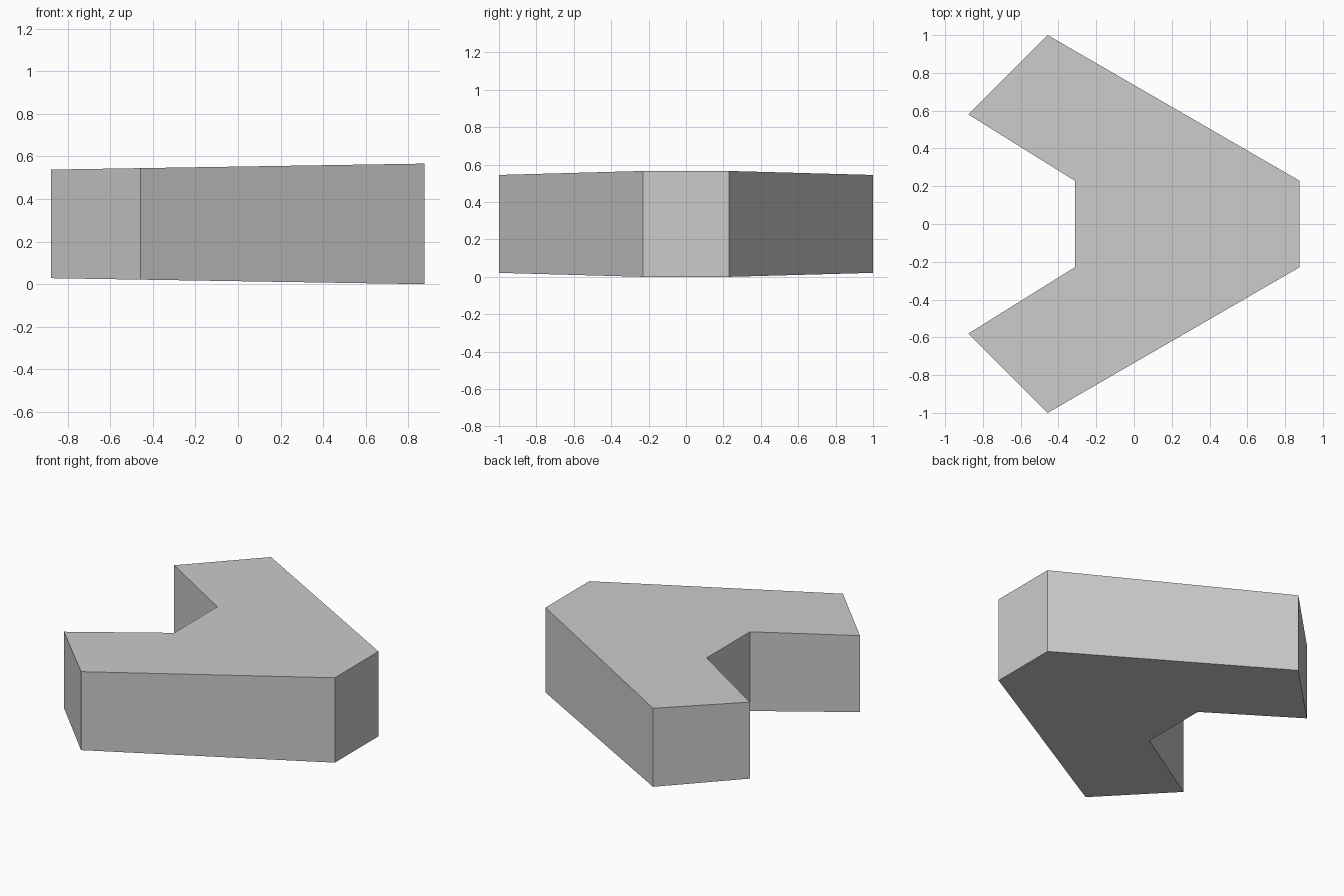
import bpy
import bmesh

cube = bpy.data.objects.get("Cube")
if cube:
    bpy.data.objects.remove(cube, do_unlink=True)

# Plain grey material
grey = bpy.data.materials.new("light_grey")
grey.use_nodes = True
colour = (0.6, 0.6, 0.6, 1)
grey.diffuse_color = colour
grey.node_tree.nodes["Principled BSDF"].inputs["Base Color"].default_value = colour

# Half outline of the chevron, mirrored across the y axis
half = [(0.875, 0.23), (-0.457, 1.0), (-0.877, 0.58), (-0.312, 0.228)]
outline = half + [(x, -y) for x, y in reversed(half)]

MIDDLE = 0.283


def half_height(x):
    """The block thins slightly from the nose to the arm tips."""
    return MIDDLE - 0.016 * (0.875 - x)


# Chevron block: tapered top and bottom joined by flat walls
bm = bmesh.new()
top = [bm.verts.new((x, y, MIDDLE + half_height(x))) for x, y in outline]
bottom = [bm.verts.new((x, y, MIDDLE - half_height(x))) for x, y in outline]
bm.faces.new(top)
bm.faces.new(bottom[::-1])
count = len(outline)
for i in range(count):
    j = (i + 1) % count
    bm.faces.new((top[i], bottom[i], bottom[j], top[j]))
bmesh.ops.recalc_face_normals(bm, faces=bm.faces)

mesh = bpy.data.meshes.new("chevron_block")
bm.to_mesh(mesh)
bm.free()
mesh.materials.append(grey)
block = bpy.data.objects.new("chevron_block", mesh)
bpy.context.collection.objects.link(block)
